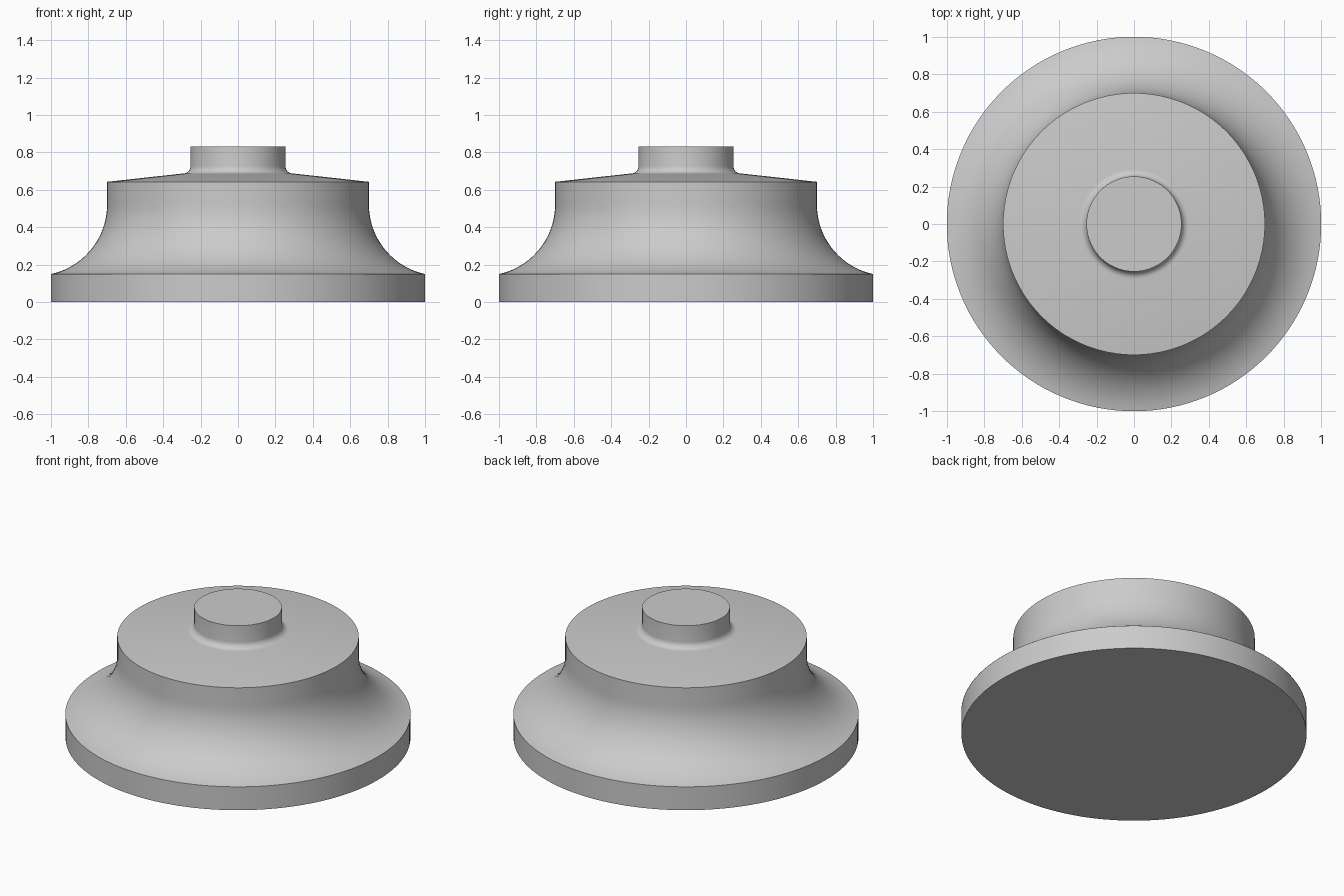
import bpy, bmesh, math

SIDES = 128

cube = bpy.data.objects.get("Cube")
if cube:
    bpy.data.objects.remove(cube, do_unlink=True)

grey = bpy.data.materials.new("plain grey")
grey.use_nodes = True
colour = (0.6, 0.6, 0.6, 1)
grey.diffuse_color = colour
grey.node_tree.nodes["Principled BSDF"].inputs["Base Color"].default_value = colour


def arc(cx, cz, r, start, end, steps):
    """Points on a circular arc in the profile plane, angles in degrees."""
    angles = [math.radians(start + (end - start) * i / steps) for i in range(steps + 1)]
    return [(cx + r * math.cos(a), cz + r * math.sin(a)) for a in angles]


def lathe(name, profile):
    """Spin a radius/height profile around z and cap both ends."""
    bm = bmesh.new()
    rings = []
    for r, z in profile:
        rings.append([bm.verts.new((r * math.cos(a), r * math.sin(a), z))
                      for a in (math.tau * i / SIDES for i in range(SIDES))])
    for low, high in zip(rings, rings[1:]):
        for i in range(SIDES):
            j = (i + 1) % SIDES
            bm.faces.new((low[i], low[j], high[j], high[i]))
    bm.faces.new(rings[0][::-1])
    bm.faces.new(rings[-1])
    mesh = bpy.data.meshes.new(name)
    bm.to_mesh(mesh)
    bm.free()
    mesh.materials.append(grey)
    obj = bpy.data.objects.new(name, mesh)
    bpy.context.collection.objects.link(obj)
    bpy.ops.object.select_all(action="DESELECT")
    obj.select_set(True)
    bpy.context.view_layer.objects.active = obj
    bpy.ops.object.shade_smooth_by_angle(angle=math.radians(25))
    return obj


# Rim, concave flare, straight wall, shallow cone, small fillet and stub
profile = [(1, 0), (1, 0.15)]
profile += arc(1.08, 0.5215, 0.38, 258, 180, 20)
profile += [(0.7, 0.643)]
profile += arc(0.294, 0.727, 0.04, 276, 180, 8)
profile += [(0.254, 0.832)]
lathe("flanged_base", profile)
